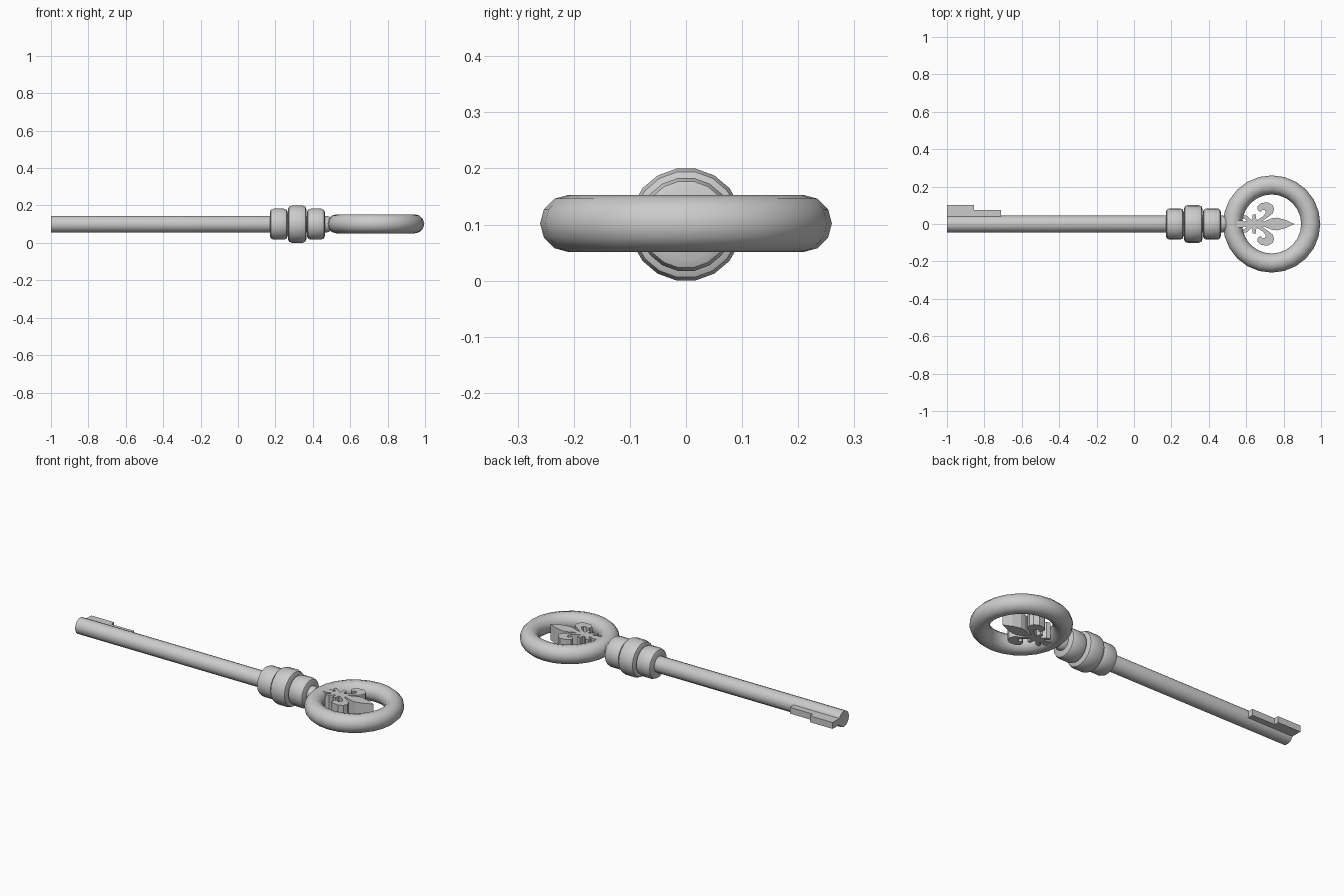
import bpy, bmesh
from math import sin, cos, pi, radians

if "Cube" in bpy.data.objects:
    bpy.data.objects.remove(bpy.data.objects["Cube"])

ZC = 0.1  # height of the key's axis

def finish(name, bm, smooth=None):
    bmesh.ops.recalc_face_normals(bm, faces=bm.faces)
    me = bpy.data.meshes.new(name)
    bm.to_mesh(me)
    bm.free()
    ob = bpy.data.objects.new(name, me)
    bpy.context.collection.objects.link(ob)
    if smooth:
        bpy.ops.object.select_all(action='DESELECT')
        ob.select_set(True)
        bpy.context.view_layer.objects.active = ob
        bpy.ops.object.shade_smooth_by_angle(angle=radians(smooth))
    return ob

def lathe_x(name, profile, n=18):
    """Turn (x, radius) points around the key's axis and cap both ends."""
    bm = bmesh.new()
    rings = [[bm.verts.new((x, r * cos(2 * pi * i / n), ZC + r * sin(2 * pi * i / n)))
              for i in range(n)] for x, r in profile]
    for a, b in zip(rings, rings[1:]):
        for i in range(n):
            j = (i + 1) % n
            bm.faces.new((a[i], a[j], b[j], b[i]))
    bm.faces.new(rings[0])
    bm.faces.new(rings[-1])
    return finish(name, bm, 40)

def plate(name, outline, z0, z1):
    """Extrude a flat xy outline between two heights."""
    bm = bmesh.new()
    f = bm.faces.new([bm.verts.new((x, y, z0)) for x, y in outline])
    up = bmesh.ops.extrude_face_region(bm, geom=[f], use_keep_orig=True)['geom']
    for v in up:
        if isinstance(v, bmesh.types.BMVert):
            v.co.z = z1
    bmesh.ops.triangulate(bm, faces=[g for g in bm.faces if len(g.verts) > 4])
    return finish(name, bm)

# Shaft with a small tapered neck at the ring
lathe_x("shaft", [(-1, 0.045), (0.475, 0.045), (0.49, 0.04), (0.51, 0.025)])

# Three rounded collars
for name, x0, x1, r in (("collar_inner", 0.17, 0.266, 0.084),
                        ("collar_middle", 0.267, 0.366, 0.101),
                        ("collar_outer", 0.368, 0.465, 0.084)):
    b = 0.02
    lathe_x(name, [(x0, r - b), (x0 + b * 0.3, r - b * 0.3), (x0 + b, r),
                   (x1 - b, r), (x1 - b * 0.3, r - b * 0.3), (x1, r - b)])

# Handle ring
bpy.ops.mesh.primitive_torus_add(major_segments=24, minor_segments=12, major_radius=0.209,
                                 minor_radius=0.051, location=(0.736, 0, 0.102))
bpy.context.object.name = "handle_ring"
bpy.ops.object.shade_smooth_by_angle(angle=radians(40))

# Stepped bit at the tip
plate("bit", [(-1, 0.02), (-0.71, 0.02), (-0.71, 0.075), (-0.855, 0.075),
              (-0.855, 0.102), (-1, 0.102)], ZC - 0.018, ZC + 0.018)

# Lily ornament: half outline from base to tip, mirrored across y
half = [(0.55, 0.02), (0.578, 0.02), (0.592, 0.012), (0.605, 0.02), (0.583, 0.03),
        (0.585, 0.047), (0.606, 0.043), (0.626, 0.022),
        (0.634, 0.024), (0.635, 0.05), (0.652, 0.05), (0.654, 0.02),
        (0.668, 0.026), (0.692, 0.043), (0.705, 0.06), (0.7, 0.074), (0.687, 0.077),
        (0.678, 0.064), (0.662, 0.075), (0.66, 0.095), (0.68, 0.112), (0.715, 0.116),
        (0.74, 0.102), (0.75, 0.08), (0.74, 0.055), (0.71, 0.033), (0.68, 0.012),
        (0.7, 0.015), (0.735, 0.03), (0.765, 0.034), (0.81, 0.022)]
outline = half + [(0.857, 0)] + [(x, -y) for x, y in reversed(half)]
plate("lily_ornament", outline, 0.055, 0.147)
